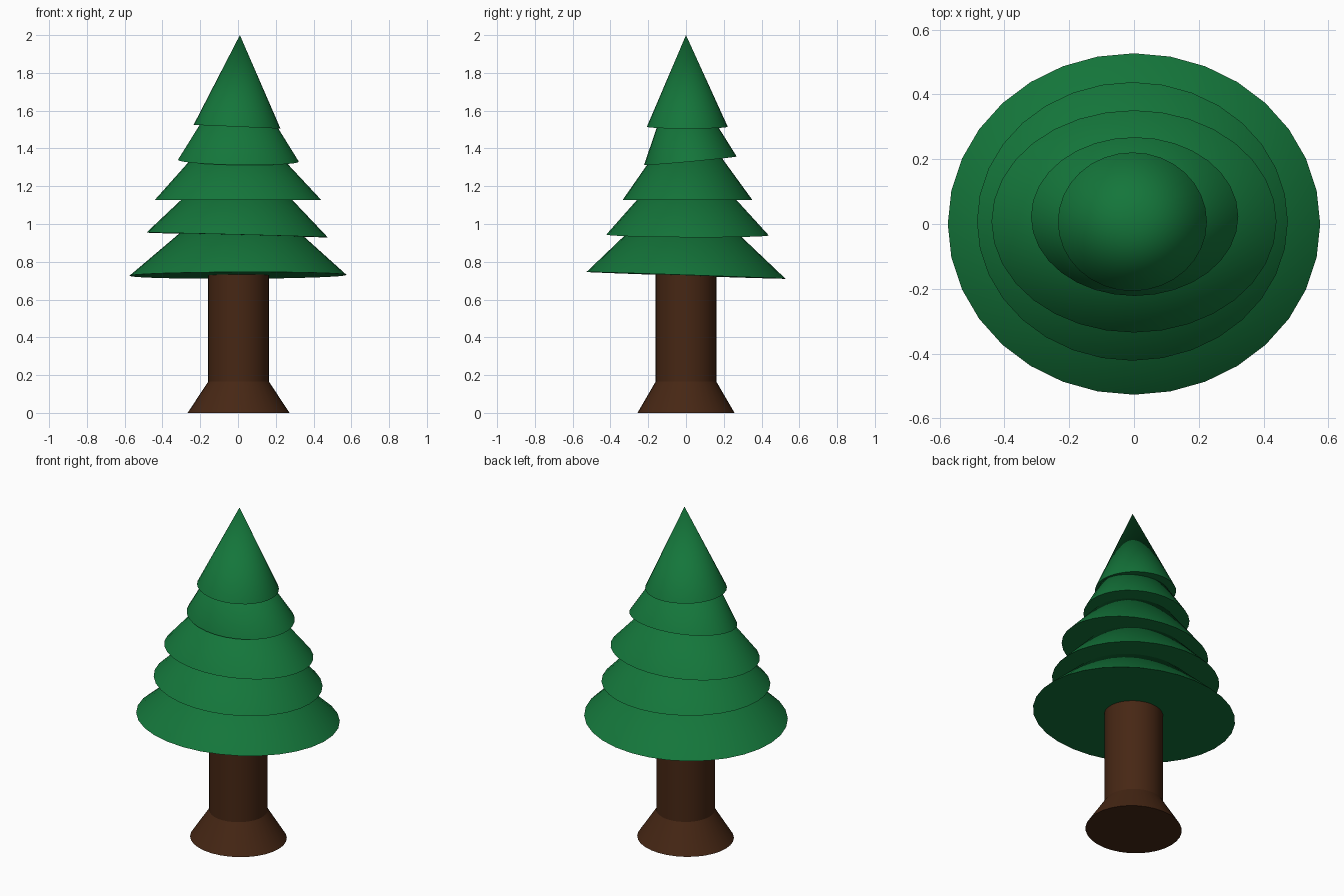
import bpy, bmesh, math

if "Cube" in bpy.data.objects:
    bpy.data.objects.remove(bpy.data.objects["Cube"])

SIDES = 32


def material(name, color):
    m = bpy.data.materials.new(name)
    m.diffuse_color = (*color, 1)
    m.use_nodes = True
    m.node_tree.nodes["Principled BSDF"].inputs["Base Color"].default_value = m.diffuse_color
    return m


green = material("needles", (0.007, 0.18, 0.043))
brown = material("bark", (0.062, 0.02, 0.007))


def ring(bm, cx, cy, z, rx, ry, sx=0, sy=0):
    """Elliptical ring lying in a plane with slopes sx, sy."""
    verts = []
    for i in range(SIDES):
        a = 2 * math.pi * i / SIDES
        x, y = rx * math.cos(a), ry * math.sin(a)
        verts.append(bm.verts.new((cx + x, cy + y, z + sx * x + sy * y)))
    return verts


def finish(bm, name, mat):
    bmesh.ops.recalc_face_normals(bm, faces=bm.faces)
    me = bpy.data.meshes.new(name)
    bm.to_mesh(me)
    bm.free()
    ob = bpy.data.objects.new(name, me)
    bpy.context.collection.objects.link(ob)
    me.materials.append(mat)
    bpy.ops.object.select_all(action='DESELECT')
    ob.select_set(True)
    bpy.context.view_layer.objects.active = ob
    bpy.ops.object.shade_smooth_by_angle(angle=math.radians(30))


def bough(name, base, apex):
    """Closed cone with a slightly tilted base."""
    bm = bmesh.new()
    r = ring(bm, *base)
    tip = bm.verts.new(apex)
    bm.faces.new(r)
    for i in range(SIDES):
        bm.faces.new((r[i], r[(i + 1) % SIDES], tip))
    finish(bm, name, green)


# Trunk with flared foot
bm = bmesh.new()
rings = [ring(bm, 0.003, 0, 0, 0.27, 0.257),
         ring(bm, 0.003, 0, 0.165, 0.161, 0.161),
         ring(bm, 0.003, 0, 0.85, 0.161, 0.161)]
bm.faces.new(rings[0])
bm.faces.new(rings[-1])
for a, b in zip(rings, rings[1:]):
    for i in range(SIDES):
        j = (i + 1) % SIDES
        bm.faces.new((a[i], a[j], b[j], b[i]))
finish(bm, "trunk", brown)

# Boughs: base (cx, cy, z, rx, ry, slope x, slope y), apex
bough("bough_1", (0, 0, 0.728, 0.575, 0.527, 0.004, -0.034), (0.02, -0.02, 1.23))
bough("bough_2", (-0.005, 0.008, 0.942, 0.48, 0.43, -0.026, -0.005), (0.01, 0, 1.42))
bough("bough_3", (0, 0.008, 1.128, 0.44, 0.343, 0, 0), (-0.01, 0, 1.61))
bough("bough_4", (0.002, 0.023, 1.335, 0.32, 0.245, -0.015, 0.093), (0, -0.04, 1.85))
bough("top_bough", (-0.005, 0.007, 1.515, 0.23, 0.214, -0.044, 0), (0.01, 0, 2.0))
